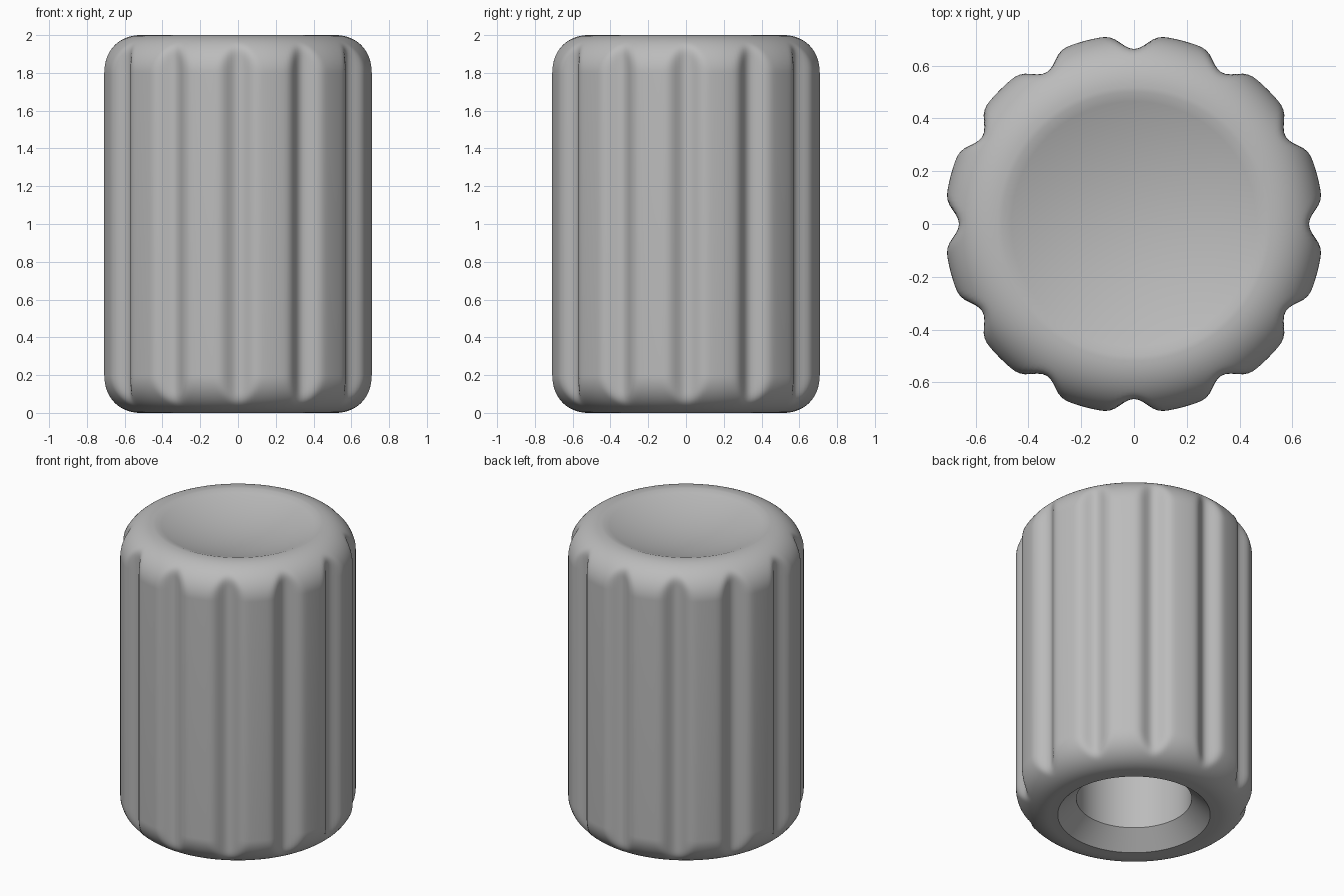
import bpy, bmesh
from math import sin, cos, pi, radians

cube = bpy.data.objects.get("Cube")
if cube:
    bpy.data.objects.remove(cube, do_unlink=True)

HEIGHT, RADIUS, FILLET = 2.0, 0.718, 0.2
FLUTES, FLUTE_DEPTH = 12, 0.055
SEGMENTS = FLUTES * 20
BLEND = 0.03
DISH_RADIUS, DISH_DEPTH = 0.5, 0.09


def smooth_min(a, b, k):
    h = max(k - abs(a - b), 0) / k
    return min(a, b) - h * h * k / 4


def flute_radius(angle):
    """Radius of the scalloped outline, wide lobes between narrow grooves."""
    pitch = 2 * pi / FLUTES
    offset = abs((angle + pitch / 2) % pitch - pitch / 2)
    groove = 0.5 * (1 + cos(pi * min(offset / radians(11.8), 1)))
    return RADIUS - FLUTE_DEPTH * groove + BLEND * (1 - groove)


def fillet(z_centre, start, end, steps=20):
    angles = [radians(start + (end - start) * i / steps) for i in range(steps + 1)]
    return [(RADIUS - FILLET + FILLET * cos(a), z_centre + FILLET * sin(a)) for a in angles]


# Half profile from the dish centre, over the outside, into the bore
dish_steps = 14
dish = [(DISH_RADIUS * i / dish_steps,
         HEIGHT - DISH_DEPTH * (1 - (i / dish_steps) ** 2))
        for i in range(1, dish_steps + 1)]
outside = fillet(HEIGHT - FILLET, 90, 0) + fillet(FILLET, 0, -90)
bore = [(0.463, 0), (0.35, 0.11), (0.35, 1.5)]
profile = dish + outside + bore

bm = bmesh.new()
rings = []
for r, z in profile:
    ring = []
    for s in range(SEGMENTS):
        a = 2 * pi * s / SEGMENTS
        rr = smooth_min(r, flute_radius(a), BLEND)
        ring.append(bm.verts.new((rr * cos(a), rr * sin(a), z)))
    rings.append(ring)
for upper, lower in zip(rings, rings[1:]):
    for s in range(SEGMENTS):
        n = (s + 1) % SEGMENTS
        bm.faces.new((upper[s], lower[s], lower[n], upper[n]))

# Close the dish and the blind end of the bore
for ring, z in ((rings[0], HEIGHT - DISH_DEPTH), (rings[-1], 1.5)):
    centre = bm.verts.new((0, 0, z))
    for s in range(SEGMENTS):
        bm.faces.new((centre, ring[s], ring[(s + 1) % SEGMENTS]))
bmesh.ops.recalc_face_normals(bm, faces=bm.faces)

mesh = bpy.data.meshes.new("fluted_knob")
bm.to_mesh(mesh)
bm.free()
knob = bpy.data.objects.new("fluted_knob", mesh)
bpy.context.collection.objects.link(knob)

# Plain grey finish
grey = bpy.data.materials.new("grey")
grey.use_nodes = True
colour = (0.5, 0.5, 0.5, 1)
grey.diffuse_color = colour
grey.node_tree.nodes["Principled BSDF"].inputs["Base Color"].default_value = colour
mesh.materials.append(grey)

bpy.ops.object.select_all(action='DESELECT')
knob.select_set(True)
bpy.context.view_layer.objects.active = knob
bpy.ops.object.shade_smooth_by_angle(angle=radians(30))
